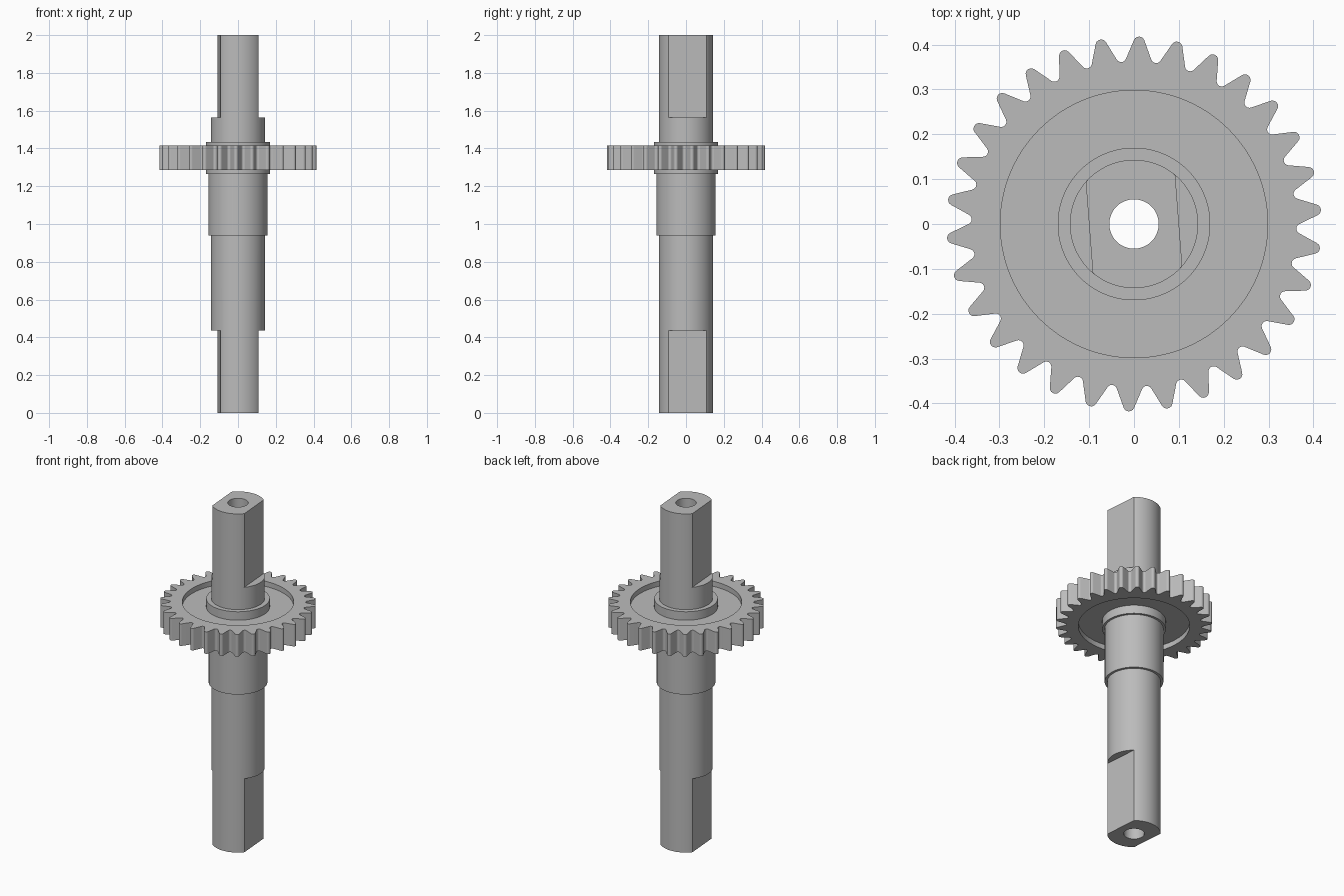
import bpy, bmesh
from math import sin, cos, pi, radians

cube = bpy.data.objects.get("Cube")
if cube:
    bpy.data.objects.remove(cube, do_unlink=True)

metal = bpy.data.materials.new("grey_metal")
metal.use_nodes = True
GREY = (0.5, 0.5, 0.5, 1)
metal.diffuse_color = GREY
metal.node_tree.nodes["Principled BSDF"].inputs["Base Color"].default_value = GREY

TURN = radians(4.4)   # flats and teeth share this heading
TEETH = 30


def loft(name, loops):
    """Join equal-length rings of points into one closed, ring-shaped solid."""
    bm = bmesh.new()
    rings = [[bm.verts.new(p) for p in loop] for loop in loops]
    n = len(rings[0])
    for a, b in zip(rings, rings[1:] + rings[:1]):
        for i in range(n):
            j = (i + 1) % n
            bm.faces.new((a[i], a[j], b[j], b[i]))
    bmesh.ops.remove_doubles(bm, verts=bm.verts, dist=1e-5)
    bmesh.ops.dissolve_degenerate(bm, edges=bm.edges, dist=1e-5)
    bmesh.ops.recalc_face_normals(bm, faces=bm.faces)
    mesh = bpy.data.meshes.new(name)
    bm.to_mesh(mesh)
    bm.free()
    mesh.materials.append(metal)
    obj = bpy.data.objects.new(name, mesh)
    bpy.context.collection.objects.link(obj)
    obj.rotation_euler.z = TURN
    bpy.ops.object.select_all(action='DESELECT')
    obj.select_set(True)
    bpy.context.view_layer.objects.active = obj
    bpy.ops.object.shade_smooth_by_angle(angle=radians(25))
    return obj


def circle(r, z, n=96, flat=None):
    """Ring of points, optionally cut by two parallel flats."""
    lim = flat or r
    return [(max(-lim, min(lim, r * cos(2 * pi * i / n))), r * sin(2 * pi * i / n), z)
            for i in range(n)]


def gear_outline():
    """Tapered teeth with rounded tips and rounded roots."""
    pts = []

    def arc(heading, dist, r, start, end, steps):
        for s in range(steps + 1):
            a = heading + radians(start + (end - start) * s / steps)
            pts.append((dist * cos(heading) + r * cos(a), dist * sin(heading) + r * sin(a)))

    for t in range(TEETH):
        tooth = 2 * pi * t / TEETH
        arc(tooth, 0.4055, 0.0125, -68, 68, 6)
        arc(tooth + pi / TEETH, 0.3735, 0.0115, 242, 118, 6)
    return pts


# Shaft with bore, collar and two flats at each end
R, FLAT, BORE = 0.143, 0.1, 0.055
loft("shaft", [
    circle(BORE, 0), circle(R, 0, flat=FLAT), circle(R, 0.435, flat=FLAT),
    circle(R, 0.435), circle(R, 0.94), circle(0.157, 0.94), circle(0.157, 1.35),
    circle(R, 1.35), circle(R, 1.565), circle(R, 1.565, flat=FLAT),
    circle(R, 2, flat=FLAT), circle(BORE, 2)])

# Gear wheel: toothed rim, thin recessed web and raised hub
outline = gear_outline()
n = len(outline)
LOW, HIGH = 1.285, 1.415
section = [(0.298, HIGH), (0.298, 1.385), (0.17, 1.385), (0.17, 1.435), (0.13, 1.435),
           (0.13, 1.265), (0.17, 1.265), (0.17, 1.315), (0.298, 1.315), (0.298, LOW)]
loft("gear_wheel",
     [[(x, y, LOW) for x, y in outline], [(x, y, HIGH) for x, y in outline]]
     + [circle(r, z, n) for r, z in section])
